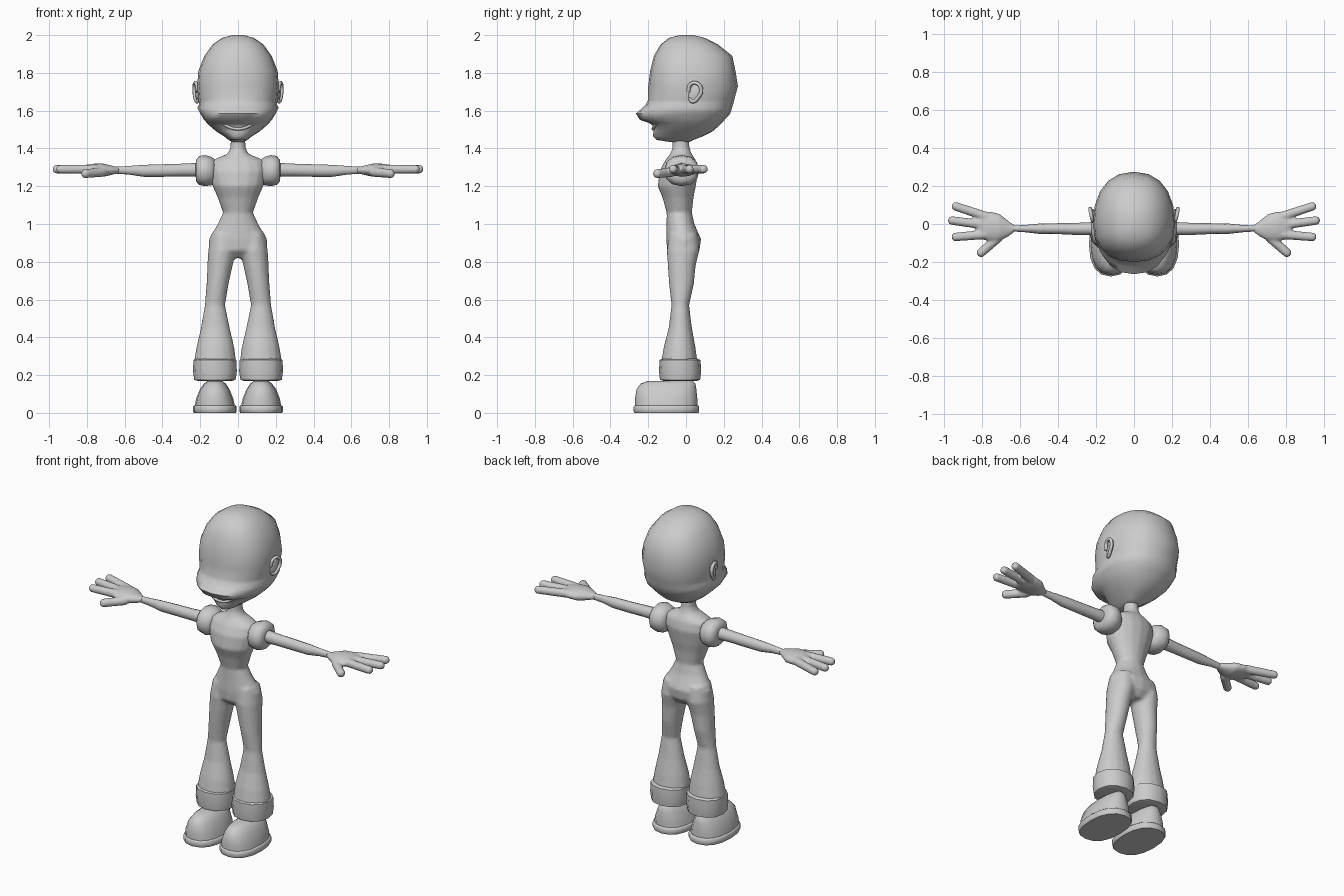
import bpy, bmesh, math
from mathutils import Vector

if "Cube" in bpy.data.objects:
    bpy.data.objects.remove(bpy.data.objects["Cube"])

grey = bpy.data.materials.new("plain_grey")
grey.use_nodes = True
grey.diffuse_color = (0.6, 0.6, 0.6, 1)
grey.node_tree.nodes["Principled BSDF"].inputs["Base Color"].default_value = grey.diffuse_color


def loft(bm, rings, axis="z", sides=16, power=0.9, centre=None, side=1):
    """Skin closed rings (t, a0, a1, b0, b1); a, b follow axis t cyclically."""
    loops = []
    for t, a0, a1, b0, b1 in rings:
        mid_a, mid_b = (a0 + a1) / 2, (b0 + b1) / 2 if centre is None else centre
        loop = []
        for i in range(sides):
            ang = math.tau * i / sides
            c, s = math.cos(ang), math.sin(ang)
            a = mid_a + (a1 - a0) / 2 * math.copysign(abs(c) ** power, c)
            reach = b1 - mid_b if s > 0 else mid_b - b0
            b = mid_b + reach * math.copysign(abs(s) ** power, s)
            co = (a * side, b, t) if axis == "z" else (t, a, b)
            loop.append(bm.verts.new(co))
        loops.append(loop)
    for low, high in zip(loops, loops[1:]):
        for i in range(sides):
            j = (i + 1) % sides
            bm.faces.new((low[i], low[j], high[j], high[i]))
    bm.faces.new(loops[0])
    bm.faces.new(loops[-1])


def capsule(bm, start, end, radius):
    """Round-ended rod for a digit."""
    start, end = Vector(start), Vector(end)
    way = end - start
    made = bmesh.ops.create_uvsphere(bm, u_segments=12, v_segments=8, radius=radius)
    turn = way.to_track_quat("Z", "Y")
    for v in made["verts"]:
        if v.co.z > radius * 0.1:
            v.co.z += way.length
        v.co = turn @ v.co + start


def finish(name, bm, mirror=False, voxel=0, angle=50):
    bmesh.ops.recalc_face_normals(bm, faces=bm.faces)
    mesh = bpy.data.meshes.new(name)
    bm.to_mesh(mesh)
    bm.free()
    mesh.materials.append(grey)
    obj = bpy.data.objects.new(name, mesh)
    bpy.context.collection.objects.link(obj)
    bpy.ops.object.select_all(action="DESELECT")
    obj.select_set(True)
    bpy.context.view_layer.objects.active = obj
    bpy.ops.object.shade_smooth_by_angle(angle=math.radians(angle))
    if voxel:
        remesh = obj.modifiers.new("blend", "REMESH")
        remesh.mode = "VOXEL"
        remesh.voxel_size = voxel
        remesh.use_smooth_shade = True
        soften = obj.modifiers.new("soften", "SMOOTH")
        soften.iterations = 4
    if mirror:
        obj.modifiers.new("mirror", "MIRROR")
    return obj


def tube(name, points, radius, cyclic=False, mirror=False):
    curve = bpy.data.curves.new(name, "CURVE")
    curve.dimensions = "3D"
    curve.bevel_depth = radius
    curve.bevel_resolution = 2
    curve.resolution_u = 5
    curve.use_fill_caps = True
    spline = curve.splines.new("BEZIER")
    spline.bezier_points.add(len(points) - 1)
    for p, co in zip(spline.bezier_points, points):
        p.co = co
        p.handle_left_type = p.handle_right_type = "AUTO"
    spline.use_cyclic_u = cyclic
    curve.materials.append(grey)
    obj = bpy.data.objects.new(name, curve)
    bpy.context.collection.objects.link(obj)
    if mirror:
        obj.modifiers.new("mirror", "MIRROR")


# Head: height, half width, front, back
head = [
    (1.435, .03, -.09, .02), (1.445, .05, -.155, .04), (1.465, .075, -.175, .09),
    (1.49, .115, -.172, .14), (1.52, .15, -.175, .175), (1.535, .165, -.195, .19),
    (1.552, .18, -.245, .205), (1.585, .2, -.265, .235), (1.615, .215, -.23, .243),
    (1.635, .205, -.212, .25), (1.66, .21, -.2, .256), (1.73, .216, -.2, .275),
    (1.81, .21, -.19, .262), (1.89, .178, -.17, .245), (1.95, .135, -.135, .17),
    (1.985, .085, -.09, .1), (2, .03, -.035, .04)]
bm = bmesh.new()
loft(bm, [(z, -w, w, f, b) for z, w, f, b in head], sides=20, power=.88, centre=.0)
finish("head", bm, angle=60)

# Smiling lower lip
tube("lower_lip", [(-.078, -.158, 1.53), (-.04, -.172, 1.51), (0, -.175, 1.503),
                   (.04, -.172, 1.51), (.078, -.158, 1.53)], .008)

# Ears: shallow bowl and raised rim
bm = bmesh.new()
bmesh.ops.create_uvsphere(bm, u_segments=12, v_segments=8, radius=1)
for v in bm.verts:
    y = v.co.y * .033
    v.co = (.212 + v.co.x * .012 + y * .2, .045 + y + v.co.z * .012, 1.697 + v.co.z * .05)
finish("ear_bowl", bm, mirror=True)
tube("ear_rim", [(.212, .012, 1.70), (.22, .024, 1.74), (.228, .058, 1.745), (.231, .081, 1.71),
                 (.226, .063, 1.668), (.216, .035, 1.648), (.208, .02, 1.665)],
     .01, mirror=True)

# Body: neck, torso and flared legs blended into one skin
torso = [
    (1.47, .038, -.07, .015), (1.40, .041, -.072, .02), (1.37, .058, -.085, .03),
    (1.35, .11, -.1, .045), (1.33, .145, -.115, .055), (1.28, .155, -.14, .065),
    (1.2, .135, -.15, .052), (1.14, .108, -.125, .04), (1.06, .08, -.103, .032),
    (1, .108, -.103, .045), (.92, .155, -.105, .08), (.86, .157, -.1, .072),
    (.82, .08, -.06, .04)]
leg = [
    (.95, .02, .14, -.09, .06), (.86, .01, .158, -.102, .072), (.78, .028, .162, -.097, .052),
    (.68, .05, .167, -.09, .042), (.57, .068, .176, -.077, .017), (.45, .043, .197, -.092, .032),
    (.35, .02, .22, -.118, .05), (.28, .01, .232, -.13, .06), (.25, .015, .228, -.13, .06)]
bm = bmesh.new()
loft(bm, [(z, -w, w, f, b) for z, w, f, b in torso], power=1)
for side in (1, -1):
    loft(bm, leg, power=1, side=side)
finish("body", bm, voxel=.01)

# Trouser cuffs
bm = bmesh.new()
loft(bm, [(.17, .03, .215, -.12, .06), (.175, .013, .232, -.138, .075), (.22, .006, .238, -.143, .08),
          (.28, .009, .236, -.14, .077), (.287, .02, .225, -.125, .06)], sides=12)
finish("trouser_cuff", bm, mirror=True)

# Shoes: upper and sole
bm = bmesh.new()
loft(bm, [(.035, .016, .229, -.27, .06), (.075, .025, .222, -.27, .06), (.125, .045, .202, -.262, .055),
          (.155, .065, .18, -.24, .05), (.17, .085, .16, -.2, .035)], sides=16, power=.85)
finish("shoe_upper", bm, mirror=True)
bm = bmesh.new()
loft(bm, [(0, .012, .233, -.272, .066), (.008, .007, .238, -.277, .07), (.034, .007, .238, -.277, .07),
          (.04, .014, .231, -.27, .063)], power=.85)
finish("shoe_sole", bm, mirror=True)

# Puffed sleeves
bm = bmesh.new()
loft(bm, [(.12, -.08, .04, 1.22, 1.34), (.14, -.105, .06, 1.205, 1.355), (.175, -.115, .07, 1.2, 1.365),
          (.205, -.11, .065, 1.207, 1.36), (.222, -.09, .045, 1.225, 1.34), (.224, -.06, .015, 1.25, 1.32)],
     axis="x", sides=12)
finish("puffed_sleeve", bm, mirror=True)

# Arms
bm = bmesh.new()
loft(bm, [(.18, -.06, .012, 1.25, 1.325), (.3, -.058, .006, 1.252, 1.319), (.4, -.053, .004, 1.25, 1.316),
          (.5, -.052, .002, 1.25, 1.313), (.58, -.043, -.006, 1.262, 1.307), (.66, -.038, -.008, 1.267, 1.302)],
     axis="x", sides=12, power=1)
finish("arm", bm, mirror=True)

# Hands: palm with three fingers and a thumb
bm = bmesh.new()
loft(bm, [(.625, -.037, -.01, 1.27, 1.3), (.66, -.065, .015, 1.262, 1.307), (.71, -.092, .055, 1.25, 1.32),
          (.76, -.092, .066, 1.255, 1.32), (.81, -.08, .062, 1.265, 1.312), (.83, -.06, .04, 1.275, 1.305)],
     axis="x", power=1)
for root, tip in (((.78, .04), (.938, .092)), ((.79, -.005), (.957, .018)), ((.78, -.055), (.938, -.068))):
    capsule(bm, (*root, 1.29), (*tip, 1.29), .025)
capsule(bm, (.72, -.075, 1.275), (.805, -.15, 1.267), .026)
finish("hand", bm, mirror=True, voxel=.007)
